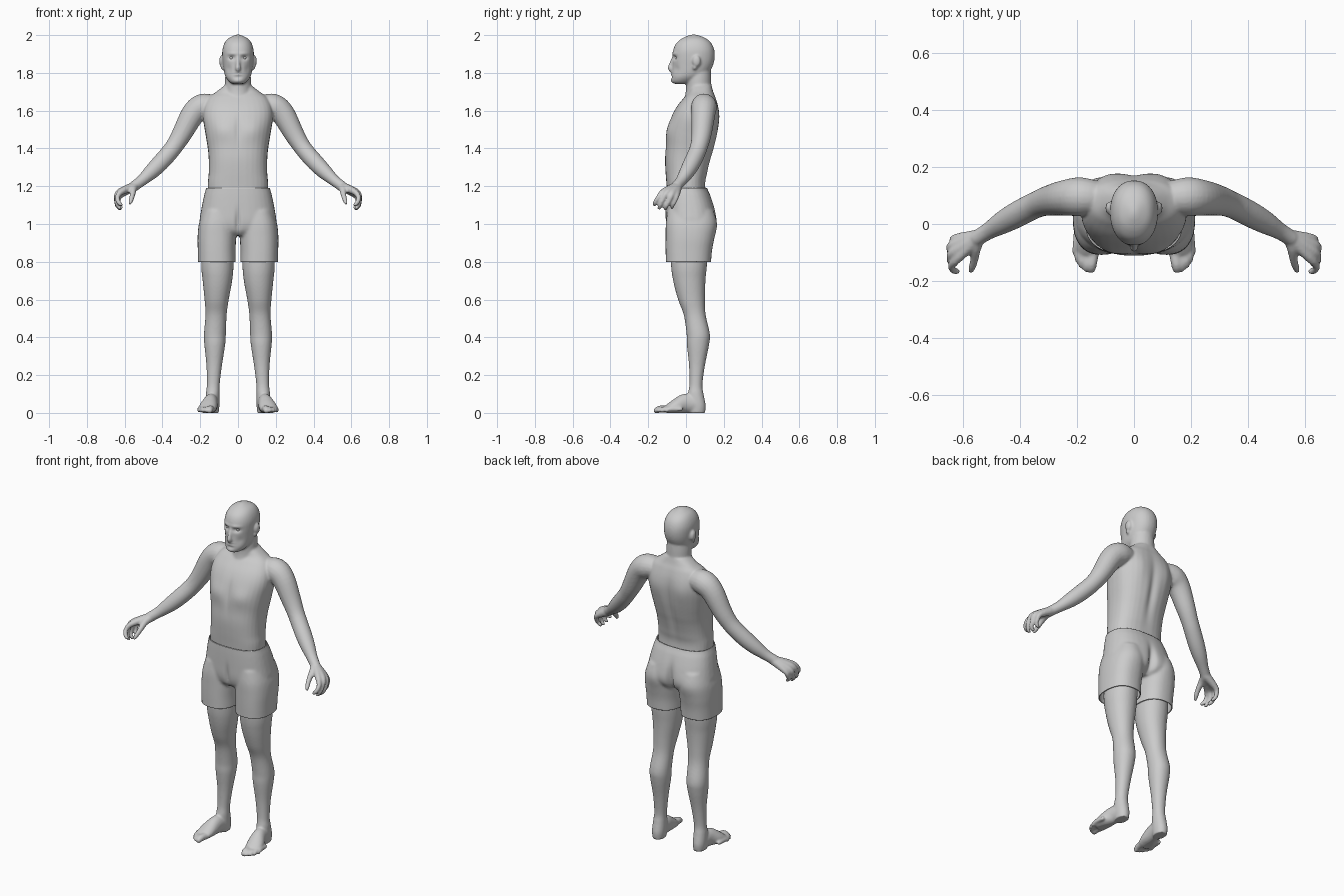
import bpy, bmesh
from math import sin, cos, pi, exp
from mathutils import Vector, Matrix


def spline(rows, k=5):
    """Catmull-Rom interpolation of tuples."""
    out = []
    for i in range(len(rows) - 1):
        p0, p1, p2 = rows[max(i - 1, 0)], rows[i], rows[i + 1]
        p3 = rows[min(i + 2, len(rows) - 1)]
        for j in range(k):
            t = j / k
            out.append(tuple(0.5 * (2 * b + (c - a) * t + (2 * a - 5 * b + 4 * c - d) * t * t
                                    + (3 * b - a - 3 * c + d) * t ** 3)
                             for a, b, c, d in zip(p0, p1, p2, p3)))
    return out + [tuple(rows[-1])]


def skin(bm, frames, e, side, n=32):
    """Join rings (centre, u, v) into a closed tube."""
    rings = []
    for c, u, v in frames:
        ring = []
        for i in range(n):
            a = 2 * pi * i / n
            s, t = cos(a), sin(a)
            s = abs(s) ** (2 / e) * (1 if s > 0 else -1)
            t = abs(t) ** (2 / e) * (1 if t > 0 else -1)
            p = c + u * s + v * t
            ring.append(bm.verts.new((p.x * side, p.y, p.z)))
        rings.append(ring)
    for r, q in zip(rings, rings[1:]):
        for i in range(n):
            bm.faces.new((r[i], r[(i + 1) % n], q[(i + 1) % n], q[i]))
    bm.faces.new(rings[0])
    bm.faces.new(rings[-1])


def stack(bm, rows, e=2.2, side=1):
    """Horizontal sections: z, front y, back y, centre x, half width."""
    skin(bm, [(Vector((x, (f + b) / 2, z)), Vector((w, 0, 0)), Vector((0, (b - f) / 2, 0)))
              for z, f, b, x, w in spline(rows)], e, side)


def tube(bm, rows, side=1):
    """Sections across a path: x, y, z, radius (, second radius)."""
    rows = spline([r if len(r) == 5 else r + (r[3],) for r in rows])
    pts = [Vector(r[:3]) for r in rows]
    frames, u = [], Vector((0, 0, 1)).cross(pts[1] - pts[0])
    if u.length < 1e-5:
        u = Vector((1, 0, 0))
    for i, r in enumerate(rows):
        t = (pts[min(i + 1, len(pts) - 1)] - pts[max(i - 1, 0)]).normalized()
        u = (u - t * u.dot(t)).normalized()
        v = t.cross(u)
        ring = (pts[i], u * r[3], v * r[4])
        cap = [(pts[i] + t * r[4] * h * (-1 if i == 0 else 1), ring[1] * s, ring[2] * s)
               for h, s in ((0.5, 0.86), (0.85, 0.5))]
        if i == 0:
            frames += cap[::-1]
        frames.append(ring)
        if i == len(rows) - 1:
            frames += cap
    skin(bm, frames, 2, side, 20)


def ball(bm, loc, size):
    bmesh.ops.create_uvsphere(bm, u_segments=24, v_segments=16, radius=1,
                              matrix=Matrix.Translation(loc) @ Matrix.Diagonal((*size, 1)))


def add_object(name, bm):
    me = bpy.data.meshes.new(name)
    bmesh.ops.recalc_face_normals(bm, faces=bm.faces)
    bm.to_mesh(me)
    bm.free()
    ob = bpy.data.objects.new(name, me)
    bpy.context.collection.objects.link(ob)
    for p in me.polygons:
        p.use_smooth = True
    return ob


def fuse(ob, voxel, smooth, dents):
    """Fuse the parts into one skin, then push soft dents and bulges along y."""
    m = ob.modifiers.new("Fuse", 'REMESH')
    m.mode, m.voxel_size = 'VOXEL', voxel
    m = ob.modifiers.new("Soften", 'SMOOTH')
    m.factor, m.iterations = 0.5, smooth
    dg = bpy.context.evaluated_depsgraph_get()
    dg.update()
    me = bpy.data.meshes.new_from_object(ob.evaluated_get(dg))
    ob.modifiers.clear()
    ob.data = me
    for v in me.vertices:
        x, y, z = v.co
        for cx, cy, cz, sx, sy, sz, push in dents:
            d = ((abs(x) - cx) / sx) ** 2 + ((y - cy) / sy) ** 2 + ((z - cz) / sz) ** 2
            if d < 9:
                v.co.y += push * exp(-d)
        v.co.z = max(v.co.z, 0)
    for p in me.polygons:
        p.use_smooth = True


# Torso, neck and head
bm = bmesh.new()
stack(bm, [(1.00, -.09, .13, 0, .15), (1.19, -.102, .103, 0, .16), (1.27, -.108, .113, 0, .155),
           (1.34, -.111, .13, 0, .155), (1.40, -.108, .148, 0, .16), (1.475, -.102, .165, 0, .172),
           (1.56, -.08, .174, 0, .185), (1.62, -.05, .17, 0, .18), (1.67, -.01, .157, 0, .155),
           (1.70, .015, .145, 0, .115), (1.735, .02, .135, 0, .07)], 2.5)
stack(bm, [(1.62, -.02, .15, 0, .085), (1.69, -.003, .145, 0, .076), (1.73, .0, .135, 0, .07),
           (1.78, .0, .133, 0, .068), (1.85, .0, .13, 0, .06)], 2)
stack(bm, [(1.742, -.062, .02, 0, .03), (1.752, -.075, .045, 0, .046), (1.775, -.077, .085, 0, .064),
           (1.80, -.074, .12, 0, .073), (1.84, -.072, .143, 0, .079), (1.88, -.072, .152, 0, .083),
           (1.92, -.068, .15, 0, .083), (1.955, -.053, .136, 0, .073), (1.98, -.025, .11, 0, .055),
           (1.995, .005, .078, 0, .028), (2.003, .03, .05, 0, .006)])
# Nose
tube(bm, [(0, -.064, 1.89, .008), (0, -.076, 1.855, .010), (0, -.083, 1.826, .014), (0, -.07, 1.816, .014)])

toes = [(.138, .150, -.157, .019), (.163, .168, -.158, .013), (.178, .184, -.145, .013),
        (.190, .197, -.126, .013), (.199, .206, -.102, .012)]
wrist = (.545, -.045, 1.20, .026)
fingers = [
    [(.615, -.118, 1.172, .017), (.638, -.145, 1.143, .013), (.632, -.162, 1.115, .012), (.618, -.166, 1.102, .010)],
    [(.63, -.098, 1.168, .017), (.643, -.122, 1.13, .013), (.638, -.136, 1.102, .012), (.626, -.141, 1.083, .010)],
    [(.633, -.074, 1.158, .017), (.643, -.091, 1.12, .013), (.638, -.105, 1.095, .012), (.624, -.109, 1.08, .010)],
    [(.622, -.05, 1.152, .016), (.634, -.06, 1.12, .012), (.631, -.071, 1.10, .011), (.618, -.074, 1.088, .010)],
    [(.555, -.085, 1.185, .02), (.558, -.12, 1.158, .015), (.565, -.148, 1.13, .013), (.571, -.163, 1.112, .010)]]
for s in (1, -1):
    # Arm and hand
    tube(bm, [(.12, .09, 1.625, .055), (.185, .095, 1.622, .068), (.238, .092, 1.582, .063),
              (.298, .082, 1.475, .053), (.335, .07, 1.415, .047), (.368, .055, 1.372, .046),
              (.415, .03, 1.32, .045), (.46, .005, 1.275, .040), (.51, -.025, 1.23, .030),
              (.55, -.05, 1.20, .028)], s)
    for f in fingers:
        tube(bm, [wrist] + f, s)
    # Leg
    stack(bm, [(1.0, -.08, .12, .105, .08), (.8, -.08, .112, .109, .086), (.7, -.068, .103, .109, .078),
               (.6, -.042, .1, .113, .064), (.52, -.012, .104, .116, .056), (.42, .003, .126, .122, .058),
               (.36, .005, .122, .123, .055), (.25, .016, .1, .126, .041), (.15, .018, .087, .131, .034),
               (.10, .01, .093, .134, .036), (.04, .01, .104, .135, .037), (-.004, .015, .1, .135, .032)], 2.1, s)
    # Foot and toes
    tube(bm, [(.135, .06, .045, .036, .045), (.143, .0, .05, .038, .052), (.155, -.05, .036, .047, .04),
              (.164, -.09, .022, .048, .026)], s)
    for x0, x1, y1, r in toes:
        tube(bm, [(x0, y1 + .075, .02, r), (x1 - .002, y1 + .02, .02, r), (x1, y1, .012, r * .85)], s)
    # Ear
    ball(bm, (.087 * s, .056, 1.862), (.013, .022, .03))
    ball(bm, (.082 * s, .047, 1.832), (.010, .013, .016))
body = add_object("body", bm)
fuse(body, .006, 5, [
    (.033, -.06, 1.88, .018, .04, .011, .013), (.032, -.07, 1.902, .028, .04, .008, -.005),
    (.05, -.05, 1.82, .015, .04, .02, .005), (0, -.08, 1.797, .022, .03, .011, -.008),
    (0, -.08, 1.797, .024, .03, .004, .006), (0, -.08, 1.778, .02, .03, .006, .004),
    (0, -.08, 1.757, .02, .03, .010, -.005),
    (.085, -.1, 1.50, .06, .06, .05, -.010), (0, -.1, 1.50, .015, .06, .09, .006),
    (0, .16, 1.42, .022, .06, .17, -.012), (.09, .17, 1.56, .05, .06, .08, .008)])

# Eyes
bm = bmesh.new()
for s in (1, -1):
    ball(bm, (.033 * s, -.043, 1.88), (.013, .013, .012))
add_object("eyeballs", bm)

# Shorts: hip block and two leg sleeves, cut open at waist and hems
bm = bmesh.new()
stack(bm, [(1.23, -.108, .108, 0, .163), (1.19, -.108, .112, 0, .169), (1.15, -.109, .13, 0, .18),
           (1.08, -.109, .152, 0, .194), (1.01, -.107, .16, 0, .204), (.965, -.095, .145, 0, .19),
           (.94, -.07, .11, 0, .13)], 2.5)
for s in (1, -1):
    stack(bm, [(1.07, -.098, .145, .1, .085), (1.0, -.107, .158, .109, .098), (.93, -.108, .15, .112, .102),
               (.86, -.108, .138, .113, .1), (.80, -.107, .133, .112, .1), (.75, -.107, .13, .112, .1)], 2.4, s)
shorts = add_object("shorts", bm)
fuse(shorts, .008, 5, [(.095, .15, 1.0, .06, .06, .06, .007), (0, .15, .99, .02, .07, .09, -.028),
                       (0, -.1, 1.01, .012, .05, .06, .014)])
bm = bmesh.new()
bm.from_mesh(shorts.data)
for z, d in ((1.19, 1), (.80, -1)):
    bmesh.ops.bisect_plane(bm, geom=bm.verts[:] + bm.edges[:] + bm.faces[:], plane_co=(0, 0, z),
                           plane_no=(0, 0, d), clear_outer=True)
bm.to_mesh(shorts.data)
bm.free()
hem = shorts.modifiers.new("Hem", 'SOLIDIFY')
hem.thickness, hem.offset = .005, -1
